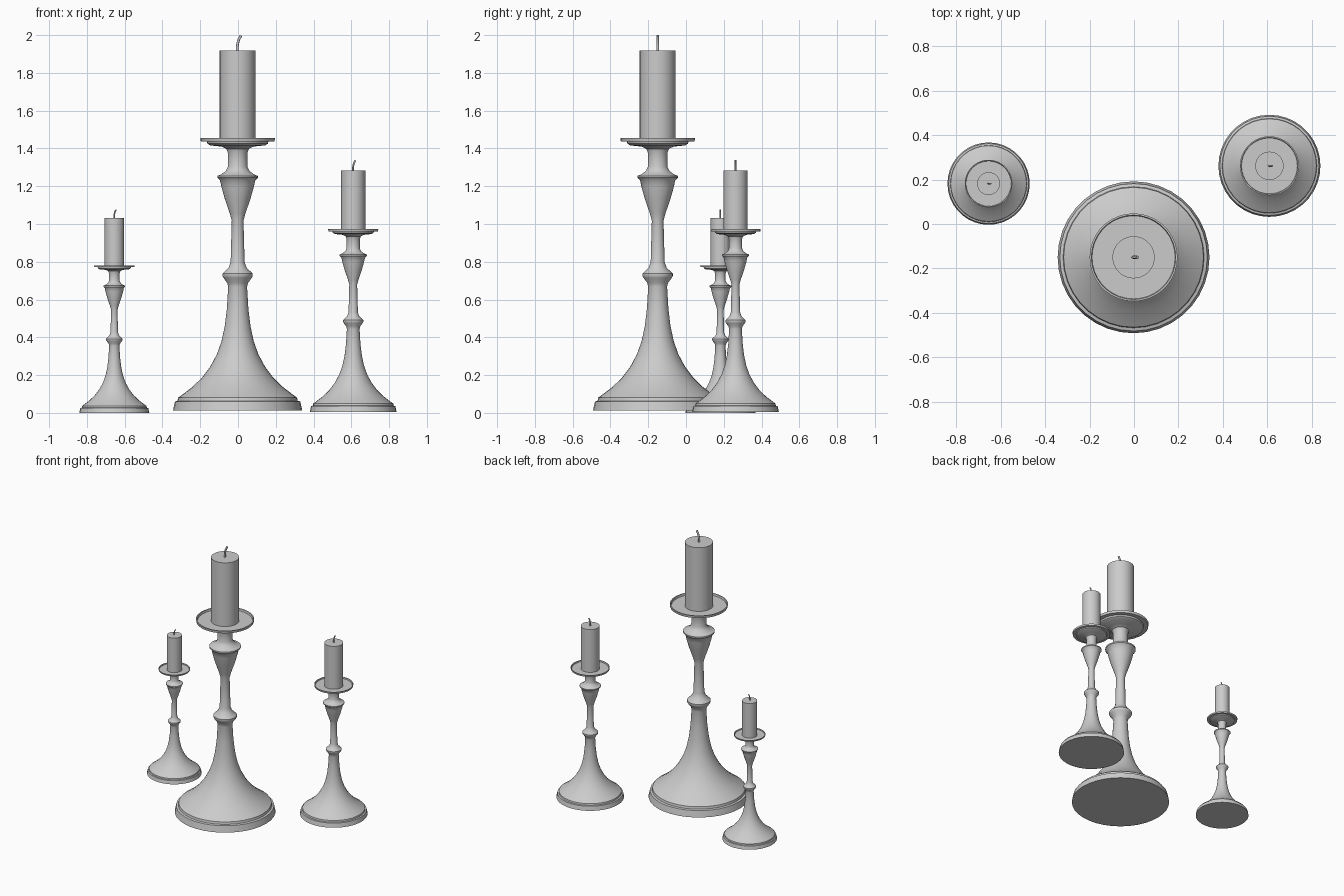
import bpy, bmesh, math
from mathutils import Vector

if "Cube" in bpy.data.objects:
    bpy.data.objects.remove(bpy.data.objects["Cube"])

# (radius, height) outlines of the largest holder and its candle, base at z = 0
HOLDER = [
    (0, 0), (.342, 0), (.332, .047), (.318, .051), (.315, .068),        # foot rim
    (.292, .084), (.24, .124), (.19, .172), (.145, .232), (.11, .297),   # flared base
    (.085, .367), (.068, .447), (.057, .537), (.050, .655),              # lower stem
    (.055, .675), (.075, .702), (.080, .712), (.080, .724), (.072, .732),  # knob
    (.048, .755), (.037, .785), (.031, 1.005),                           # upper stem
    (.042, 1.045), (.068, 1.12), (.086, 1.185), (.093, 1.218),           # cup
    (.107, 1.232), (.107, 1.242), (.088, 1.249), (.062, 1.268),          # collar
    (.052, 1.29), (.052, 1.365), (.060, 1.385), (.085, 1.397),           # neck
    (.145, 1.403), (.160, 1.412), (.163, 1.424),                         # dish underside
    (.195, 1.424), (.198, 1.442), (.190, 1.442), (.187, 1.428), (0, 1.428)]
CANDLE = [(0, 1.427), (.095, 1.427), (.095, 1.905), (0, 1.905)]


def lathe(name, profile, steps=36):
    bm = bmesh.new()
    verts = [bm.verts.new((r, 0, z)) for r, z in profile]
    edges = [bm.edges.new(p) for p in zip(verts, verts[1:])]
    bmesh.ops.spin(bm, geom=verts + edges, cent=(0, 0, 0), axis=(0, 0, 1),
                   angle=math.tau, steps=steps, use_merge=True)
    bmesh.ops.remove_doubles(bm, verts=bm.verts, dist=1e-5)
    bmesh.ops.recalc_face_normals(bm, faces=bm.faces)
    mesh = bpy.data.meshes.new(name)
    bm.to_mesh(mesh)
    bm.free()
    return mesh


def wick_curve():
    curve = bpy.data.curves.new("wick", 'CURVE')
    curve.dimensions = '3D'
    curve.bevel_depth = .007
    curve.bevel_resolution = 2
    curve.use_fill_caps = True
    path = [(-.002, 1.895), (-.002, 1.925), (.001, 1.945), (.007, 1.965), (.018, 1.985)]
    spline = curve.splines.new('POLY')
    spline.points.add(len(path) - 1)
    for p, (x, z) in zip(spline.points, path):
        p.co = (x, 0, z, 1)
    return curve


parts = {"candle_holder": lathe("candle_holder", HOLDER),
         "candle": lathe("candle", CANDLE),
         "wick": wick_curve()}

# three sizes of the same candlestick
for size, loc, scale in [("large", (-.002, -.15, .013), 1),
                         ("medium", (.61, .262, .004), .672),
                         ("small", (-.655, .182, 0), .542)]:
    for part, data in parts.items():
        ob = bpy.data.objects.new(f"{size}_{part}", data)
        ob.location, ob.scale = Vector(loc), (scale,) * 3
        bpy.context.collection.objects.link(ob)

# smooth the turned parts but keep crisp edges
bpy.ops.object.select_all(action='DESELECT')
for part in ("candle_holder", "candle"):
    ob = bpy.data.objects["large_" + part]
    ob.select_set(True)
    bpy.context.view_layer.objects.active = ob
bpy.ops.object.shade_smooth_by_angle(angle=math.radians(35))
